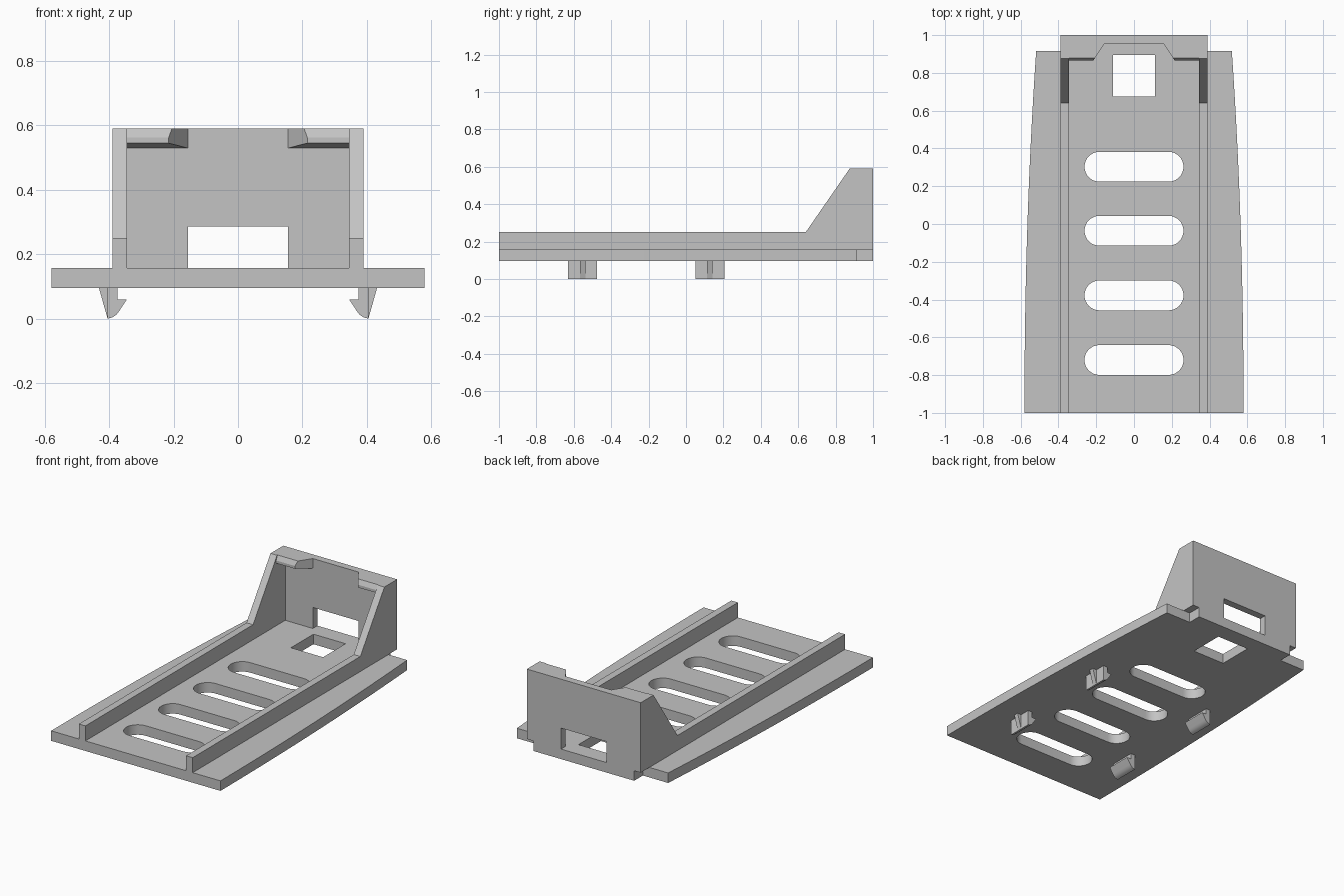
import bpy
import bmesh
import math

cube = bpy.data.objects.get("Cube")
if cube:
    bpy.data.objects.remove(cube, do_unlink=True)

grey = bpy.data.materials.new("light grey plastic")
grey.use_nodes = True
COLOUR = (0.55, 0.55, 0.55, 1)
grey.diffuse_color = COLOUR
grey.node_tree.nodes["Principled BSDF"].inputs["Base Color"].default_value = COLOUR


def loft(name, start, end):
    """Solid between two matching loops of 3D points."""
    bm = bmesh.new()
    a = [bm.verts.new(p) for p in start]
    b = [bm.verts.new(p) for p in end]
    bm.faces.new(a)
    bm.faces.new(b[::-1])
    for i in range(len(a)):
        j = (i + 1) % len(a)
        bm.faces.new((a[i], b[i], b[j], a[j]))
    bmesh.ops.recalc_face_normals(bm, faces=bm.faces)
    mesh = bpy.data.meshes.new(name)
    bm.to_mesh(mesh)
    bm.free()
    mesh.materials.append(grey)
    obj = bpy.data.objects.new(name, mesh)
    bpy.context.collection.objects.link(obj)
    return obj


def prism(name, outline, axis, lo, hi):
    """Extrude a 2D outline along one axis."""
    def place(p, d):
        return {"x": (d, *p), "y": (p[0], d, p[1]), "z": (*p, d)}[axis]
    return loft(name, [place(p, lo) for p in outline], [place(p, hi) for p in outline])


def rect(x0, x1, y0, y1):
    return [(x0, y0), (x1, y0), (x1, y1), (x0, y1)]


def cut(obj, cutters):
    """Cut openings, then bake the result and drop the cutters."""
    for c in cutters:
        c.hide_render = True
        mod = obj.modifiers.new("opening", "BOOLEAN")
        mod.operation, mod.solver, mod.object = "DIFFERENCE", "EXACT", c
    graph = bpy.context.evaluated_depsgraph_get()
    baked = bpy.data.meshes.new_from_object(obj.evaluated_get(graph))
    obj.modifiers.clear()
    obj.data = baked
    for c in cutters:
        bpy.data.objects.remove(c, do_unlink=True)


def smooth(obj):
    bpy.ops.object.select_all(action="DESELECT")
    obj.select_set(True)
    bpy.context.view_layer.objects.active = obj
    bpy.ops.object.shade_smooth_by_angle(angle=math.radians(30))


BOTTOM, FLOOR, TOP = 0.095, 0.157, 0.59
INNER, OUTER = 0.345, 0.39
WALL_Y, SHOULDER_Y = 0.955, 0.915

# Base plate with gently curved sides and a rear tongue
side = []
for i in range(17):
    t = i / 16
    side.append((0.58 - 0.062 * t ** 2.1, -1 + t * (SHOULDER_Y + 1)))
side += [(INNER, SHOULDER_Y), (INNER, 1)]
outline = side + [(-x, y) for x, y in reversed(side)]
plate = prism("base_plate", outline, "z", BOTTOM, FLOOR)

# Four rounded slots and a square floor opening
openings = [prism("floor_opening", rect(-0.11, 0.11, 0.675, 0.895), "z", 0, 0.3)]
R, HALF = 0.079, 0.183
for cy in (0.303, -0.036, -0.378, -0.72):
    slot = []
    for sign, start in ((1, -90), (-1, 90)):
        for k in range(17):
            a = math.radians(start + k * 180 / 16)
            slot.append((sign * HALF + R * math.cos(a), cy + R * math.sin(a)))
    openings.append(prism("slot", slot, "z", 0, 0.3))
cut(plate, openings)
smooth(plate)

# Rear wall with a window that meets the floor
W = 0.156
wall = [(-INNER, FLOOR), (-W, FLOOR), (-W, 0.287), (W, 0.287),
        (W, FLOOR), (INNER, FLOOR), (INNER, TOP), (-INNER, TOP)]
prism("rear_wall", wall, "y", WALL_Y, 1)

rail = [(-1, FLOOR), (1, FLOOR), (1, TOP), (0.875, TOP), (0.64, 0.25), (-1, 0.25)]
lip = [(WALL_Y, 0.53), (0.865, 0.545), (0.865, 0.562), (0.88, TOP), (WALL_Y, TOP)]
hook = [(0.375, BOTTOM), (0.375, 0.06), (0.345, 0.06), (0.37, 0.022),
        (0.378, 0.012), (0.39, 0.004), (0.405, 0), (0.405, BOTTOM)]
rib = [(0.405, BOTTOM), (0.432, BOTTOM), (0.405, 0)]

for s, label in ((1, "left"), (-1, "right")):
    # Side rail rising into a gusset
    prism(label + "_rail", rail, "x", s * INNER, s * OUTER)

    # Retaining lip with a slanted inner end
    loft(label + "_retaining_lip",
         [(s * INNER, y, z) for y, z in lip],
         [(s * (W + (WALL_Y - y) * 0.66), y, z) for y, z in lip])

    # Snap hooks under the plate, each backed by a tapered rib
    for y, place in ((-0.553, "front"), (0.128, "rear")):
        clip = prism(f"{label}_{place}_snap_hook",
                     [(s * x, z) for x, z in hook], "y", y - 0.078, y + 0.078)
        smooth(clip)
        prism(f"{label}_{place}_hook_rib",
              [(s * x, z) for x, z in rib], "y", y - 0.015, y + 0.015)
